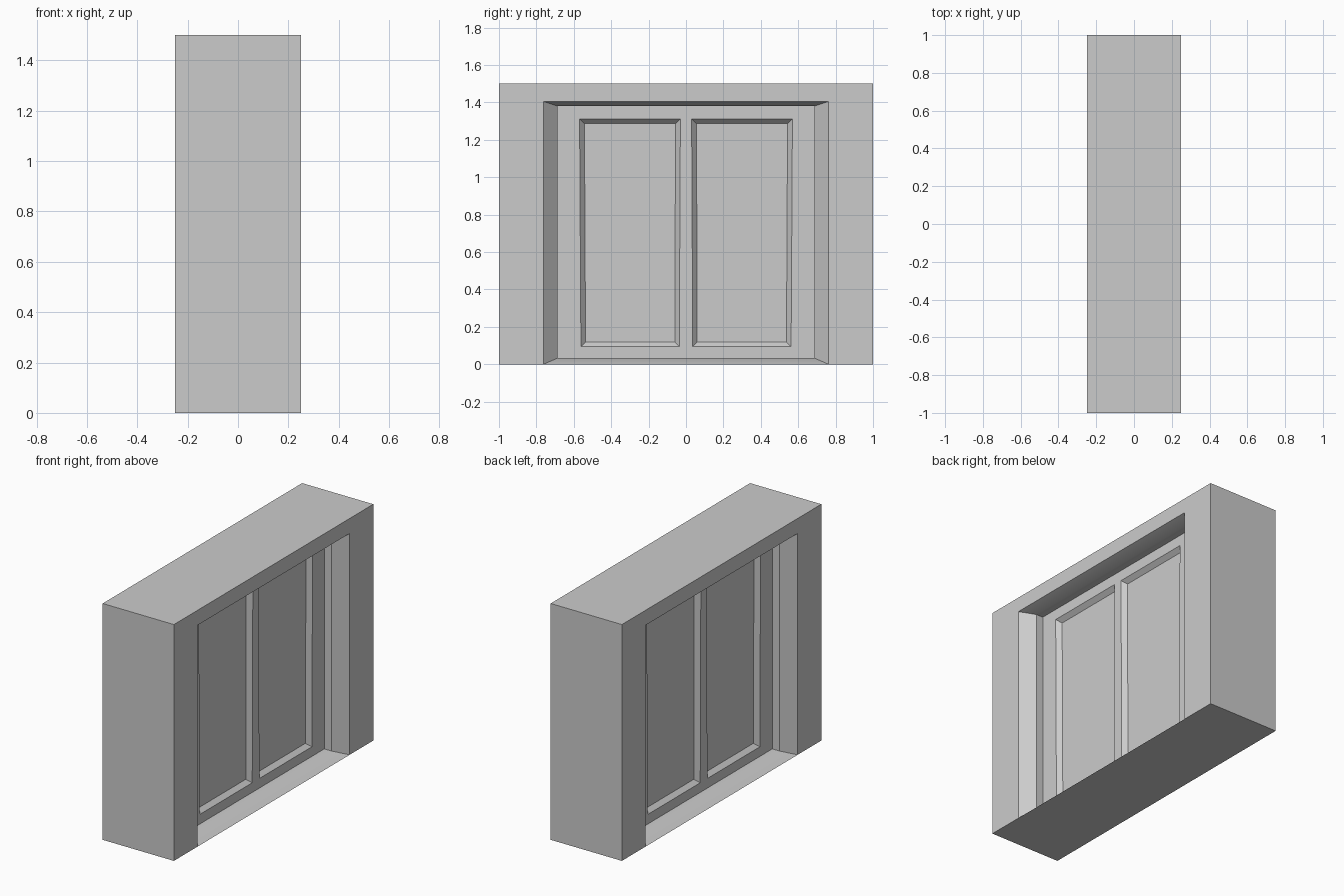
import bpy
import bmesh
import math

if "Cube" in bpy.data.objects:
    bpy.data.objects.remove(bpy.data.objects["Cube"])

bm = bmesh.new()


def face(points):
    return bm.faces.new([bm.verts.new(p) for p in points])


def rect(x, half, z0, z1):
    """Corner loop: low left, low right, top right, top left."""
    return [(x, -half, z0), (x, half, z0), (x, half, z1), (x, -half, z1)]


def pane_loop(x, bottom, top, z0, z1):
    return [(x, bottom[0], z0), (x, bottom[1], z0), (x, top[1], z1), (x, top[0], z1)]


def mirror(loop):
    a, b, c, d = [(x, -y, z) for x, y, z in loop]
    return [b, a, d, c]


def bridge(a, b, put):
    for i in range(4):
        j = (i + 1) % 4
        put([a[i], a[j], b[j], b[i]])


def window_side(s):
    """One broad wall side; s = -1 turns it half way round."""
    def put(pts):
        face([(s * x, s * y, z) for x, y, z in pts])

    wall = rect(0.25, 1.0, 0.0, 1.5)
    mouth = rect(0.25, 0.762, 0.0, 1.405)
    splay = rect(0.174, 0.687, 0.033, 1.38)
    back = rect(0.125, 0.687, 0.033, 1.38)

    # Wall surface around the opening, splayed surround and straight reveal
    put([wall[0], mouth[0], mouth[3], mouth[2], mouth[1], wall[1], wall[2], wall[3]])
    bridge(mouth, splay, put)
    bridge(splay, back, put)

    # Two slightly tapered panes with bevelled edges
    left = pane_loop(0.125, (-0.562, -0.036), (-0.569, -0.03), 0.094, 1.312)
    left_in = pane_loop(0.097, (-0.537, -0.06), (-0.543, -0.056), 0.118, 1.287)
    right, right_in = mirror(left), mirror(left_in)
    for outer, inner in ((left, left_in), (right, right_in)):
        bridge(outer, inner, put)
        put(inner)

    # Flat frame: side stiles, centre post, bottom and top rails
    put([back[0], left[0], left[3], back[3]])
    put([left[1], right[0], right[3], left[2]])
    put([right[1], back[1], back[2], right[2]])
    put([back[0], back[1], right[1], right[0], left[1], left[0]])
    put([back[3], left[3], left[2], right[3], right[2], back[2]])


window_side(1)
window_side(-1)

# Wall ends, top and underside
for y in (-1, 1):
    face([(-0.25, y, 0), (0.25, y, 0), (0.25, y, 1.5), (-0.25, y, 1.5)])
face([(-0.25, -1, 1.5), (0.25, -1, 1.5), (0.25, 1, 1.5), (-0.25, 1, 1.5)])
stops = (-1, -0.762, 0.762, 1)
face([(0.25, y, 0) for y in stops] + [(-0.25, y, 0) for y in reversed(stops)])

bmesh.ops.remove_doubles(bm, verts=bm.verts, dist=0.0001)
bmesh.ops.recalc_face_normals(bm, faces=bm.faces)

mesh = bpy.data.meshes.new("window_wall")
bm.to_mesh(mesh)
bm.free()
wall_obj = bpy.data.objects.new("window_wall", mesh)
bpy.context.collection.objects.link(wall_obj)
bpy.context.view_layer.objects.active = wall_obj
wall_obj.select_set(True)
bpy.ops.object.shade_smooth_by_angle(angle=math.radians(30))
